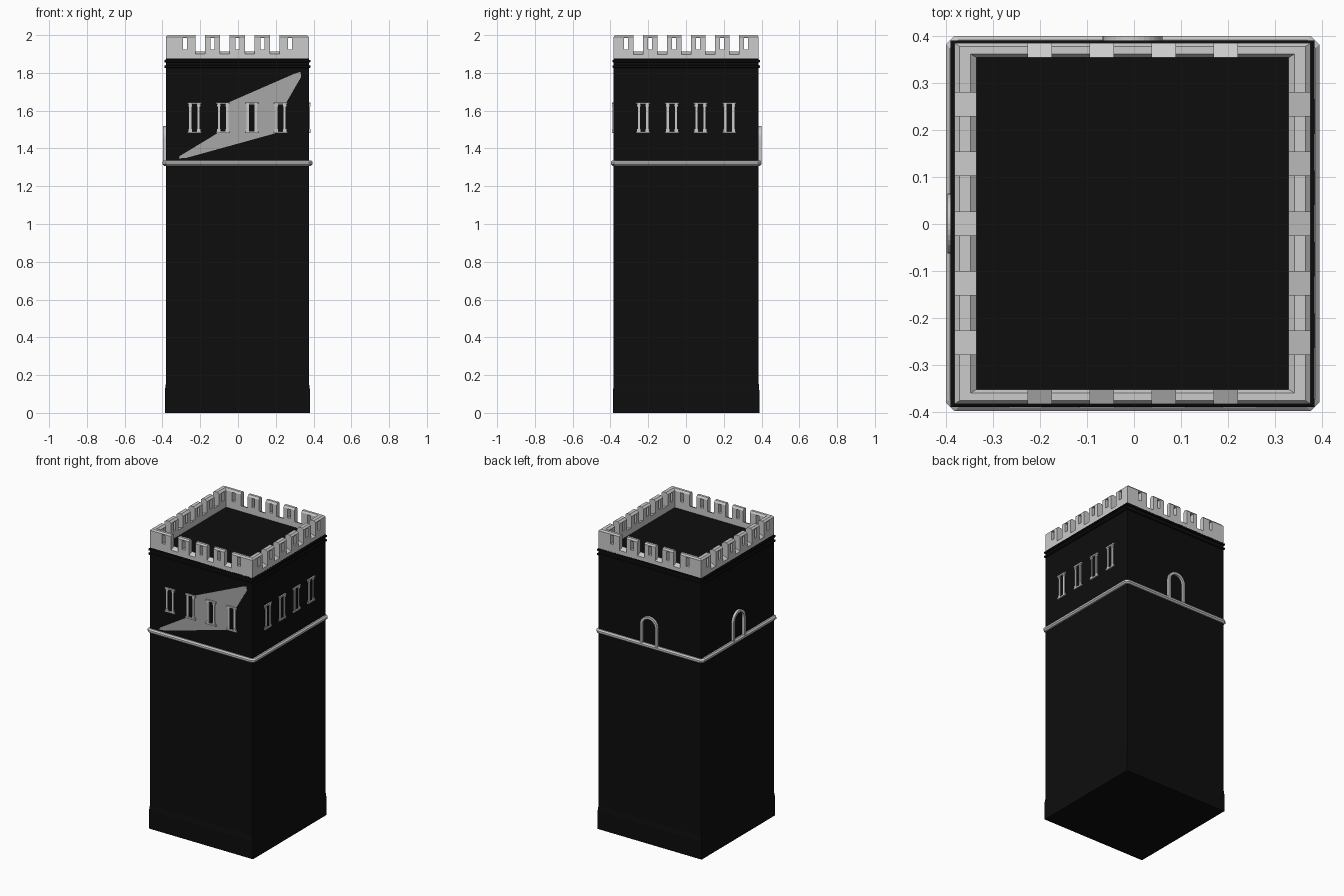
import bpy, bmesh, math
from mathutils import Matrix, Vector

if "Cube" in bpy.data.objects:
    bpy.data.objects.remove(bpy.data.objects["Cube"])

CX, CY = -0.003, 0.001      # tower axis
HX, HY = 0.379, 0.384       # half widths of the shaft


def material(name, v):
    m = bpy.data.materials.new(name)
    m.use_nodes = True
    m.diffuse_color = (v, v, v, 1)
    bsdf = next(n for n in m.node_tree.nodes if n.type == 'BSDF_PRINCIPLED')
    bsdf.inputs["Base Color"].default_value = (v, v, v, 1)
    bsdf.inputs["Roughness"].default_value = 0.8
    return m


BLACK = material("black_masonry", 0.004)
STONE = material("pale_stone", 0.6)
PATCH = material("grey_plaster", 0.39)


def finish(name, bm, mat):
    bmesh.ops.recalc_face_normals(bm, faces=bm.faces)
    me = bpy.data.meshes.new(name)
    bm.to_mesh(me)
    bm.free()
    me.materials.append(mat)
    ob = bpy.data.objects.new(name, me)
    bpy.context.collection.objects.link(ob)
    return ob


def outline(hx, hy, c):
    if c == 0:
        return [(-hx, -hy), (hx, -hy), (hx, hy), (-hx, hy)]
    return [(-hx + c, -hy), (hx - c, -hy), (hx, -hy + c), (hx, hy - c),
            (hx - c, hy), (-hx + c, hy), (-hx, hy - c), (-hx, -hy + c)]


def bridge(bm, rings, closed):
    """Skin consecutive vertex rings; close the loop or cap both ends."""
    n = len(rings[0])
    pairs = list(zip(rings, rings[1:])) + ([(rings[-1], rings[0])] if closed else [])
    for a, b in pairs:
        for i in range(n):
            j = (i + 1) % n
            bm.faces.new((a[i], a[j], b[j], b[i]))
    if not closed:
        bm.faces.new(rings[0])
        bm.faces.new(rings[-1])


def loft(name, profile, mat, closed=False, c=0):
    """Rectangular loft; profile rows are x offset, y offset, height."""
    bm = bmesh.new()
    rings = [[bm.verts.new((CX + x, CY + y, z)) for x, y in outline(HX + ox, HY + oy, c)]
             for ox, oy, z in profile]
    bridge(bm, rings, closed)
    return finish(name, bm, mat)


def place(side, u, d, z):
    """Point on a wall: u along it, d outward from it."""
    x, y = {"front": (u, -HY - d), "right": (HX + d, u),
            "back": (u, HY + d), "left": (-HX - d, u)}[side]
    return Vector((CX + x, CY + y, z))


def prism(bm, side, pts, d0, d1):
    """Extrude a (u, z) polygon outward from a wall."""
    bridge(bm, [[bm.verts.new(place(side, u, d, z)) for u, z in pts] for d in (d0, d1)], False)


def slab(bm, side, u, z, w, h, d0, d1):
    prism(bm, side, [(u - w / 2, z - h / 2), (u + w / 2, z - h / 2),
                     (u + w / 2, z + h / 2), (u - w / 2, z + h / 2)], d0, d1)


# Shaft with flared plinth and two string bands
loft("tower_shaft", [(0.005, 0.003, 0), (0.005, 0.003, 0.12), (0, 0, 0.155), (0, 0, 1.875)], BLACK)
for i, z in enumerate((1.833, 1.862)):
    loft("upper_band_%d" % (i + 1), [(0, 0, z - 0.008), (0.008, 0.006, z - 0.005),
                                     (0.008, 0.006, z + 0.005), (0, 0, z + 0.008)], BLACK)

# Rounded cornice below the window storey
ring = [(0.004 + 0.0155 * math.cos(a), 0.001 + 0.0155 * math.cos(a), 1.3225 + 0.0155 * math.sin(a))
        for a in [math.radians(22.5 + 45 * k) for k in range(8)]]
loft("cornice", ring, STONE, closed=True, c=0.018)

# Parapet ring with chamfered top
TX, TY = 0.047, 0.031
parapet = loft("parapet", [(0, 0, 1.87), (0, 0, 1.99), (-0.011, -0.007, 2.0),
                           (-TX + 0.013, -TY + 0.008, 2.0), (-TX, -TY, 1.988), (-TX, -TY, 1.87)],
               STONE, closed=True)

# Notches with outward sloping sills, and arrow slits through the merlons
cut = bmesh.new()
for sides, step, count, depth in ((("front", "back"), 0.132, 4, TY), (("right", "left"), 0.127, 5, TX)):
    for s in sides:
        mid = (count - 1) / 2
        for k in range(count):
            u = (k - mid) * step
            rings = []
            for uu in (u - 0.025, u + 0.025):
                rings.append([cut.verts.new(place(s, uu, d, z)) for d, z in
                              ((0.02, 1.89), (-depth - 0.01, 1.918), (-depth - 0.01, 2.1), (0.02, 2.1))])
            bridge(cut, rings, False)
        for k in range(count + 1):
            u = (k - count / 2) * step
            if k in (0, count):
                u *= 1.055 if count == 4 else 1.0
            slab(cut, s, u, 1.955, 0.021, 0.06, -depth - 0.02, 0.02)
cutter = finish("parapet_cutter", cut, STONE)
cutter.hide_render = True
cutter.hide_viewport = True
mod = parapet.modifiers.new("crenels", 'BOOLEAN')
mod.operation = 'DIFFERENCE'
mod.solver = 'EXACT'
mod.object = cutter
bpy.context.view_layer.update()
cut_mesh = bpy.data.meshes.new_from_object(
    parapet.evaluated_get(bpy.context.evaluated_depsgraph_get()))
parapet.modifiers.clear()
parapet.data = cut_mesh
bpy.data.objects.remove(cutter)

# Plaster patch on the front wall
bm = bmesh.new()
prism(bm, "front", [(-0.31, 1.347), (-0.27, 1.35), (0.2, 1.48), (0.26, 1.645), (0.338, 1.78),
                    (0.333, 1.806), (0.3, 1.795), (-0.055, 1.64), (-0.107, 1.48), (-0.305, 1.36)],
      -0.002, 0.001)
finish("wall_patch", bm, PATCH)

# Four narrow windows on the front and right walls
for s in ("front", "right"):
    frame, pane = bmesh.new(), bmesh.new()
    for k in range(4):
        u = (k - 1.5) * 0.152
        slab(pane, s, u, 1.562, 0.034, 0.14, -0.002, 0.002)
        for sign in (-1, 1):
            slab(frame, s, u + sign * 0.0215, 1.562, 0.012, 0.15, -0.002, 0.006)
            for z in (1.497, 1.627):
                slab(frame, s, u + sign * 0.0225, z, 0.018, 0.012, -0.002, 0.0075)
        for z in (1.486, 1.639):
            slab(frame, s, u, z, 0.074, 0.01, -0.002, 0.009)
    finish(s + "_window_frames", frame, STONE)
    finish(s + "_window_panes", pane, BLACK)

# Arched door surrounds on the back and left walls
for s in ("back", "left"):
    bm = bmesh.new()
    path = [(1, 1.33)] + [(math.cos(a), 1.456 + 0.064 * math.sin(a))
                          for a in [math.pi * k / 16 for k in range(17)]] + [(-1, 1.33)]
    rings = []
    for c, z in path:
        zi = 1.33 if z == 1.33 else 1.456 + (z - 1.456) * 0.75
        rings.append([bm.verts.new(place(s, u, d, h)) for u, d, h in
                      ((c * 0.064, -0.002, z), (c * 0.064, 0.015, z),
                       (c * 0.048, 0.015, zi), (c * 0.048, -0.002, zi))])
    bridge(bm, rings, False)
    finish(s + "_arch_surround", bm, STONE)
